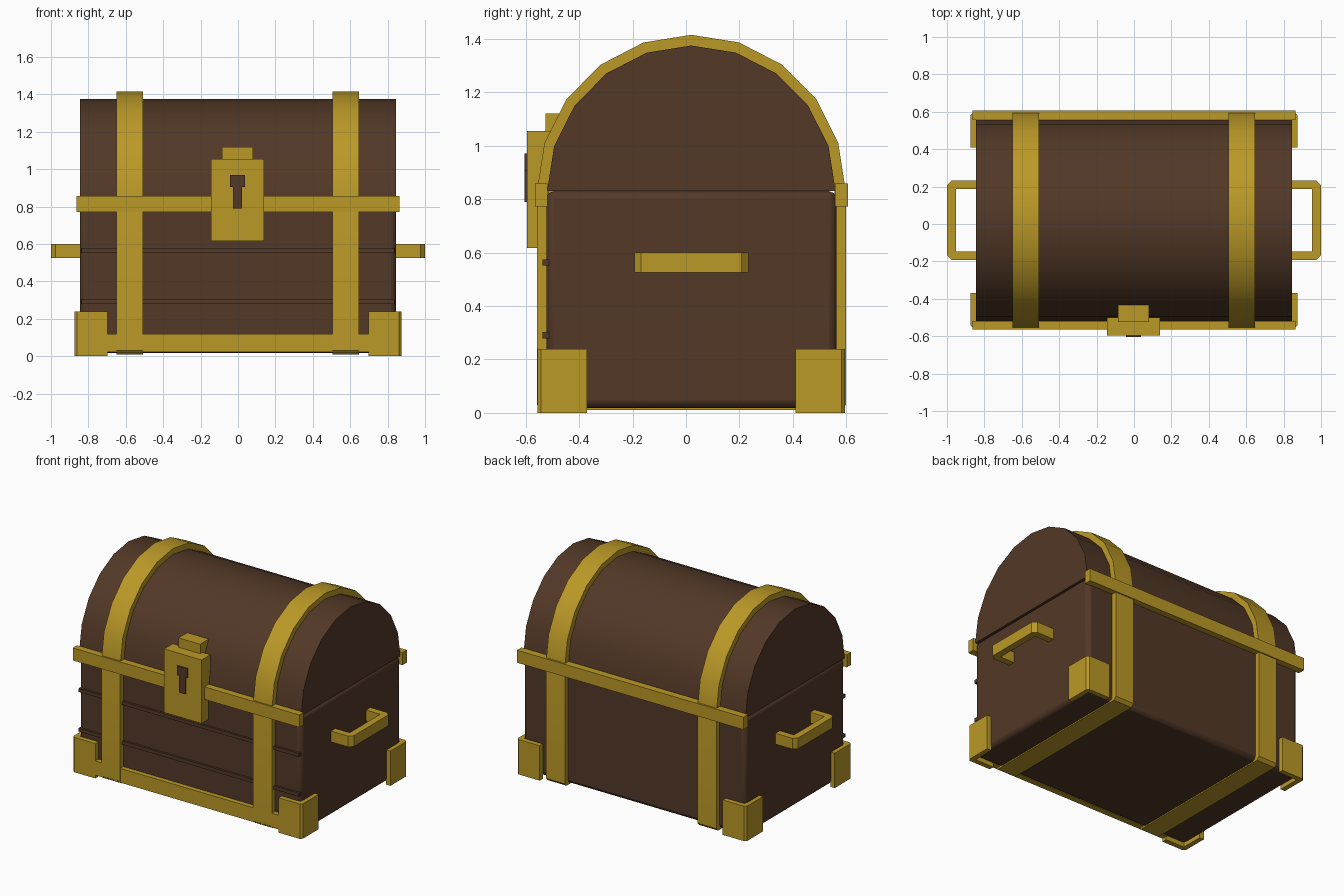
import bpy, bmesh, math

if "Cube" in bpy.data.objects:
    bpy.data.objects.remove(bpy.data.objects["Cube"], do_unlink=True)

CY = 0.02       # depth centre of the chest
SEAM = 0.83     # height where lid meets body


def material(name, rgb):
    m = bpy.data.materials.new(name)
    m.use_nodes = True
    col = (*rgb, 1.0)
    m.diffuse_color = col
    bsdf = m.node_tree.nodes["Principled BSDF"]
    bsdf.inputs["Base Color"].default_value = col
    bsdf.inputs["Roughness"].default_value = 0.7
    return m


WOOD = material("dark brown wood", (0.085, 0.04, 0.02))
GOLD = material("aged gold", (0.5, 0.32, 0.02))


def finish(name, bm, mat, bevel=0, segments=1, smooth=False):
    bmesh.ops.recalc_face_normals(bm, faces=bm.faces)
    mesh = bpy.data.meshes.new(name)
    bm.to_mesh(mesh)
    bm.free()
    mesh.materials.append(mat)
    ob = bpy.data.objects.new(name, mesh)
    bpy.context.collection.objects.link(ob)
    if bevel:
        mod = ob.modifiers.new("bevel", "BEVEL")
        mod.width, mod.segments = bevel, segments
    if smooth:
        bpy.ops.object.select_all(action="DESELECT")
        ob.select_set(True)
        bpy.context.view_layer.objects.active = ob
        bpy.ops.object.shade_smooth_by_angle(angle=math.radians(35))
    return ob


def box(name, x, y, z, mat, **opts):
    bm = bmesh.new()
    bmesh.ops.create_cube(bm, size=1)
    for v in bm.verts:
        v.co = [lo + (c + 0.5) * (hi - lo) for c, (lo, hi) in zip(v.co, (x, y, z))]
    return finish(name, bm, mat, **opts)


def prism(name, outline, axis, lo, hi, mat, **opts):
    """Extrude a 2D outline along x (outline is y, z) or z (outline is x, y)."""
    bm = bmesh.new()
    place = (lambda a, b, t: (t, a, b)) if axis == "x" else (lambda a, b, t: (a, b, t))
    ends = [[bm.verts.new(place(a, b, t)) for a, b in outline] for t in (lo, hi)]
    for ring in ends:
        bm.faces.new(ring)
    n = len(outline)
    for i in range(n):
        j = (i + 1) % n
        bm.faces.new((ends[0][i], ends[0][j], ends[1][j], ends[1][i]))
    return finish(name, bm, mat, **opts)


def arch(width, height, steps=10):
    return [(CY - width * math.cos(math.pi * i / steps),
             SEAM + height * math.sin(math.pi * i / steps)) for i in range(steps + 1)]


def loop_outline(width, height, bottom, cut):
    """Arch closed underneath with clipped lower corners."""
    low = [(CY + width, bottom + cut), (CY + width - cut, bottom),
           (CY - width + cut, bottom), (CY - width, bottom + cut)]
    return arch(width, height) + low


def strap(name, x0, x1):
    """Band wrapping right round the chest."""
    bm = bmesh.new()
    loops = [[bm.verts.new((x, y, z)) for y, z in loop]
             for x, loop in ((x0, outer), (x1, outer), (x1, inner), (x0, inner))]
    n = len(outer)
    for k in range(4):
        a, b = loops[k], loops[(k + 1) % 4]
        for i in range(n):
            j = (i + 1) % n
            bm.faces.new((a[i], a[j], b[j], b[i]))
    return finish(name, bm, GOLD, smooth=True)


# Wooden body and arched lid
box("body", (-0.845, 0.845), (-0.523, 0.563), (0.018, SEAM), WOOD,
    bevel=0.028, segments=2, smooth=True)
prism("lid", arch(0.54, 0.545), "x", -0.845, 0.845, WOOD, smooth=True)

# Raised plank seams on the front
for label, z in (("lower", 0.29), ("upper", 0.563)):
    box(label + "_plank_seam", (-0.838, 0.838), (-0.537, -0.5),
        (z - 0.012, z + 0.012), WOOD)

# Wrapping straps
outer = loop_outline(0.578, 0.585, 0.01, 0.02)
inner = loop_outline(0.535, 0.54, 0.03, 0.02)
for side, x0 in (("right", -0.65), ("left", 0.505)):
    strap(side + "_strap", x0, x0 + 0.143)

# Horizontal rails
box("front_rail", (-0.863, 0.863), (-0.565, -0.518), (0.772, 0.858), GOLD)
box("back_rail", (-0.863, 0.863), (0.557, 0.606), (0.772, 0.858), GOLD)
box("front_bottom_rail", (-0.7, 0.7), (-0.556, -0.515), (0.022, 0.12), GOLD)

# L-shaped corner guards and side handles
for side, sx in (("right", -1), ("left", 1)):
    for end, sy in (("front", -1), ("back", 1)):
        ox, oy, t, c = 0.874, 0.576, 0.034, 0.014
        guard = [(0.697, oy), (ox - c, oy), (ox, oy - c), (ox, 0.39),
                 (ox - t, 0.39), (ox - t, oy - t), (0.697, oy - t)]
        prism(f"{end}_{side}_corner_guard",
              [(sx * x, CY + sy * y) for x, y in guard], "z", 0, 0.24, GOLD)
    w, c, t = 0.213, 0.025, 0.047
    grip = [(0.835, -w), (1 - c, -w), (1, c - w), (1, w - c), (1 - c, w), (0.835, w),
            (0.835, w - t), (1 - t, w - t), (1 - t, t - w), (0.835, t - w)]
    prism(side + "_handle", [(sx * x, CY + y) for x, y in grip], "z", 0.525, 0.6, GOLD)

# Lock plate, hasp tab and keyhole
box("lock_plate", (-0.145, 0.14), (-0.596, -0.5), (0.617, 1.055), GOLD)
box("hasp_tab", (-0.085, 0.08), (-0.525, -0.43), (1.0, 1.12), GOLD)
box("keyhole_head", (-0.043, 0.038), (-0.605, -0.596), (0.905, 0.97), WOOD)
box("keyhole_slot", (-0.027, 0.022), (-0.605, -0.596), (0.79, 0.905), WOOD)
